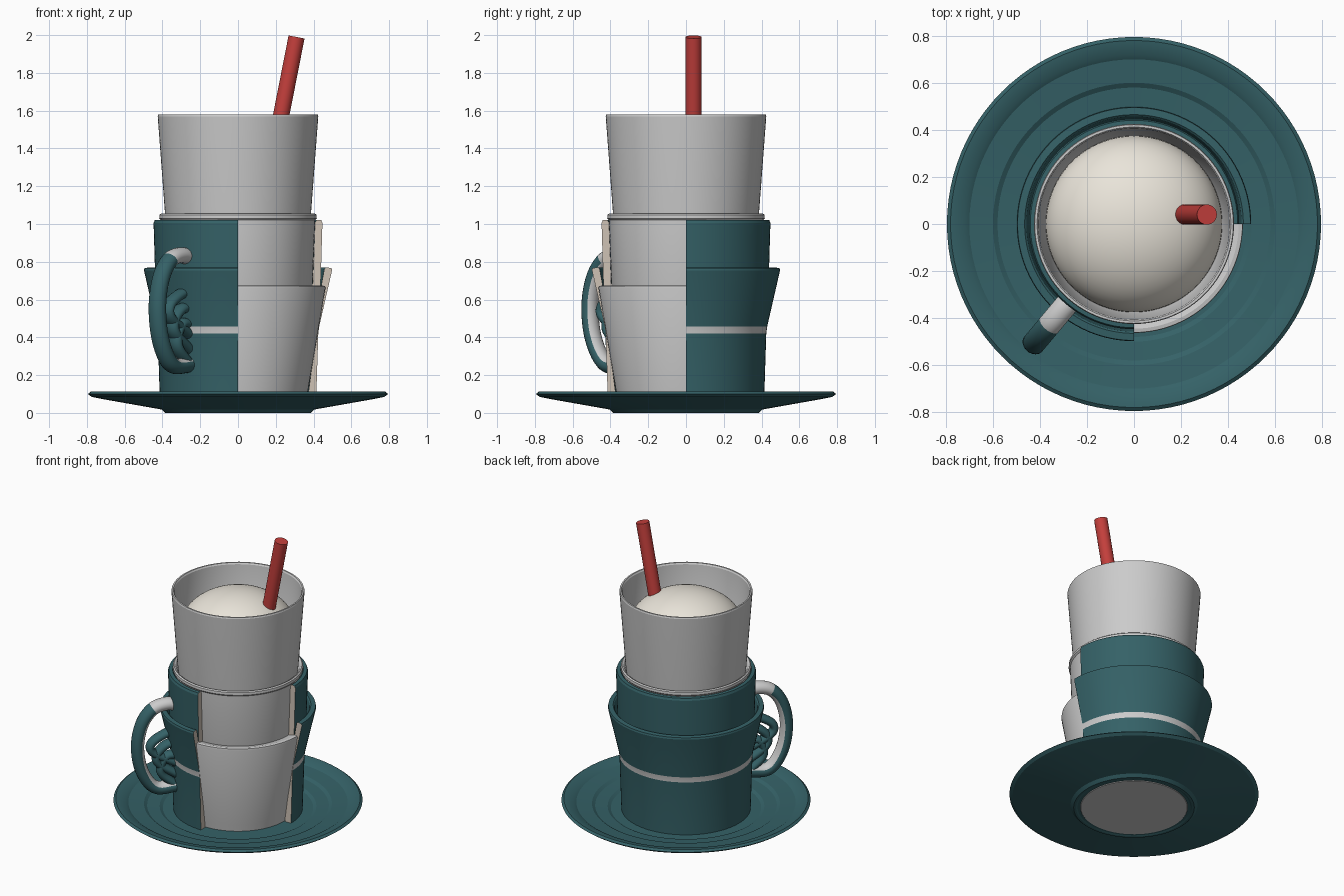
import bpy, bmesh, math
from mathutils import Vector

if "Cube" in bpy.data.objects:
    bpy.data.objects.remove(bpy.data.objects["Cube"])


def material(name, rgb):
    m = bpy.data.materials.new(name)
    m.diffuse_color = (*rgb, 1)
    m.use_nodes = True
    m.node_tree.nodes["Principled BSDF"].inputs["Base Color"].default_value = m.diffuse_color
    return m


TEAL = material("teal", (0.035, 0.12, 0.135))
GREY = material("pale_grey", (0.7, 0.7, 0.72))
CREAM = material("cut_cream", (0.62, 0.54, 0.46))
FOAM = material("foam_cream", (0.82, 0.78, 0.70))
RED = material("red", (0.55, 0.05, 0.045))


def finish(name, bm, mats, angle=30):
    bmesh.ops.remove_doubles(bm, verts=bm.verts, dist=1e-5)
    bmesh.ops.recalc_face_normals(bm, faces=bm.faces)
    me = bpy.data.meshes.new(name)
    bm.to_mesh(me)
    bm.free()
    for m in mats:
        me.materials.append(m)
    ob = bpy.data.objects.new(name, me)
    bpy.context.collection.objects.link(ob)
    bpy.ops.object.select_all(action='DESELECT')
    ob.select_set(True)
    bpy.context.view_layer.objects.active = ob
    bpy.ops.object.shade_smooth_by_angle(angle=math.radians(angle))
    return ob


def lathe(name, profile, mats, sweep=360, closed=False, stripe=()):
    """Revolve (r, z) points; a partial sweep of a closed profile gets cut faces."""
    bm = bmesh.new()
    full = sweep == 360
    n = 96 * sweep // 360
    rings = []
    for i in range(n if full else n + 1):
        a = math.radians(sweep) * i / n
        rings.append([bm.verts.new((r * math.cos(a), r * math.sin(a), z)) for r, z in profile])
    count = len(profile)
    for i in range(n):
        p, q = rings[i], rings[(i + 1) % len(rings)]
        for j in range(count if closed else count - 1):
            k = (j + 1) % count
            f = bm.faces.new((p[j], q[j], q[k], p[k]))
            f.material_index = 1 if j in stripe else 0
    if not full:
        for ring in (rings[0], rings[-1]):
            bm.faces.new(ring).material_index = 2
    return finish(name, bm, mats, 20)


def loop_handle(name, path, width, depth, grey_until=0.0, bearing=230):
    """Sweep an oval along a smooth (r, z) path in an upright plane."""
    pts = [Vector(p) for p in path]
    pts = [2 * pts[0] - pts[1]] + pts + [2 * pts[-1] - pts[-2]]
    line = []
    for i in range(1, len(pts) - 2):
        a, b, c, d = pts[i - 1:i + 3]
        for s in range(6):
            t = s / 6
            line.append(0.5 * (2 * b + (c - a) * t + (2 * a - 5 * b + 4 * c - d) * t * t
                               + (3 * b - a - 3 * c + d) * t ** 3))
    line.append(pts[-2])
    out = Vector((math.cos(math.radians(bearing)), math.sin(math.radians(bearing)), 0))
    side = Vector((-out.y, out.x, 0))
    bm = bmesh.new()
    rings, m = [], 20
    for i, p in enumerate(line):
        t = (line[min(i + 1, len(line) - 1)] - line[max(i - 1, 0)]).normalized()
        nrm = Vector((-t.y, t.x))  # faces away from the finger hole
        ring = []
        for j in range(m):
            a = math.tau * (j + 0.5) / m
            q = p + nrm * depth * math.cos(a)
            ring.append(bm.verts.new(out * q.x + side * width * math.sin(a) + Vector((0, 0, q.y))))
        rings.append(ring)
    for i in range(len(rings) - 1):
        for j in range(m):
            k = (j + 1) % m
            f = bm.faces.new((rings[i][j], rings[i][k], rings[i + 1][k], rings[i + 1][j]))
            inner = math.cos(math.tau * (j + 1) / m) < -0.55
            f.material_index = int(grey_until > 0 and (inner or i / len(rings) < grey_until))
    bm.faces.new(rings[0])
    bm.faces.new(rings[-1])
    return finish(name, bm, [TEAL, GREY], 40)


# Saucer with stepped rings
lathe("saucer", [(0, 0.004), (0.36, 0.004), (0.37, 0), (0.385, 0), (0.405, 0.018), (0.70, 0.07),
                 (0.775, 0.085), (0.795, 0.1), (0.78, 0.112), (0.765, 0.11), (0.72, 0.098),
                 (0.70, 0.085), (0.60, 0.075), (0.58, 0.062), (0.50, 0.056), (0.48, 0.045),
                 (0, 0.045)], [TEAL])

# Three nested inner cups
lathe("lower_cup", [(0, 0), (0.34, 0), (0.355, 0.02), (0.366, 0.09), (0.463, 0.66), (0.461, 0.672),
                    (0.445, 0.675), (0.39, 0.66)], [GREY])
lathe("middle_cup", [(0.38, 0.60), (0.394, 0.66), (0.408, 1.02), (0.417, 1.03), (0.416, 1.048),
                     (0.408, 1.055), (0.398, 1.05), (0.38, 1.02)], [GREY])
lathe("upper_cup", [(0.37, 0.9), (0.386, 1.05), (0.425, 1.57), (0.422, 1.58), (0.412, 1.58),
                    (0.406, 1.57), (0.388, 1.33), (0.375, 1.29), (0, 1.29)], [GREY])

# Three-quarter outer sleeves, cut open at the front right
lathe("lower_sleeve", [(0.364, 0.045), (0.413, 0.045), (0.425, 0.42), (0.43, 0.458), (0.498, 0.755),
                       (0.495, 0.767), (0.465, 0.77), (0.457, 0.762), (0.44, 0.67), (0.42, 0.45)],
      [TEAL, GREY, CREAM], 270, True, (2,))
lathe("upper_sleeve", [(0.394, 0.64), (0.436, 0.64), (0.447, 1.005), (0.441, 1.02), (0.418, 1.022),
                       (0.408, 1.01)], [TEAL, GREY, CREAM], 270, True)

# Main handle and the smaller curls inside it
loop_handle("handle", [(0.40, 0.82), (0.47, 0.835), (0.56, 0.81), (0.63, 0.72), (0.663, 0.58),
                       (0.65, 0.43), (0.60, 0.31), (0.53, 0.25), (0.41, 0.255)], 0.05, 0.042, 0.24)
for i, (z, reach) in enumerate([(0.63, 0.57), (0.55, 0.535), (0.47, 0.51)]):
    loop_handle(f"handle_curl_{i + 1}", [(0.40, z), (0.47, z), (reach, z - 0.06),
                                         (reach - 0.01, z - 0.13), (0.40, z - 0.22)], 0.04, 0.028)

# Domed foam
dome = [(0.375 * math.cos(math.radians(a)), 1.3 + 0.268 * math.sin(math.radians(a)))
        for a in range(0, 91, 6)]
lathe("foam_dome", dome, [FOAM])

# Tilted drinking straw
foot, tip = Vector((0.19, 0.04, 1.38)), Vector((0.31, 0.04, 1.99))
bm = bmesh.new()
bmesh.ops.create_cone(bm, cap_ends=True, segments=32, radius1=0.043, radius2=0.043,
                      depth=(tip - foot).length)
straw = finish("straw", bm, [RED])
straw.location = (foot + tip) / 2
straw.rotation_euler = (tip - foot).to_track_quat('Z', 'Y').to_euler()
